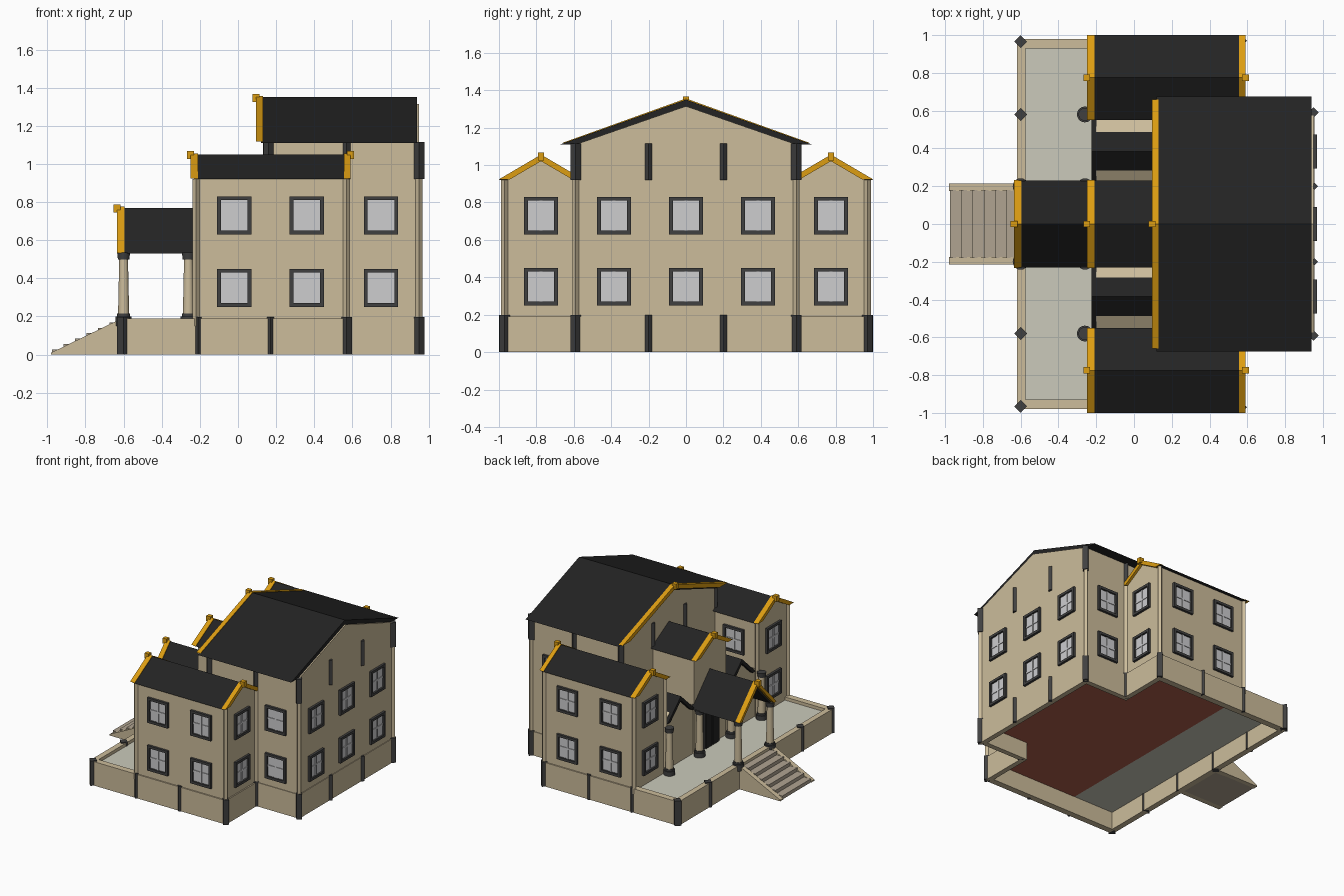
import bpy, bmesh, math
from mathutils import Matrix, Vector

if "Cube" in bpy.data.objects:
    bpy.data.objects.remove(bpy.data.objects["Cube"])


def material(name, r, g, b):
    m = bpy.data.materials.new(name)
    lin = [((c / 255 + 0.055) / 1.055) ** 2.4 for c in (r, g, b)]
    m.diffuse_color = (*lin, 1)
    m.use_nodes = True
    m.node_tree.nodes["Principled BSDF"].inputs["Base Color"].default_value = m.diffuse_color
    return m


BEIGE = material("beige_wall", 204, 188, 155)
ROOF = material("black_roof", 35, 35, 35)
DARK = material("charcoal_trim", 64, 64, 64)
GOLD = material("gold_trim", 220, 157, 18)
GLASS = material("pale_glass", 205, 205, 207)
DECK = material("grey_deck", 203, 202, 187)
STEP = material("stone_step", 176, 164, 145)
RED = material("red_floor", 175, 93, 75)


def finish(name, bm, *mats):
    bmesh.ops.recalc_face_normals(bm, faces=bm.faces)
    me = bpy.data.meshes.new(name)
    bm.to_mesh(me)
    bm.free()
    for m in mats:
        me.materials.append(m)
    ob = bpy.data.objects.new(name, me)
    bpy.context.collection.objects.link(ob)
    return ob


def add_box(bm, lo, hi, mi=0):
    c = [(a + b) / 2 for a, b in zip(lo, hi)]
    s = [b - a for a, b in zip(lo, hi)]
    r = bmesh.ops.create_cube(bm, size=1, matrix=Matrix.Translation(c) @ Matrix.Diagonal((*s, 1)))
    for f in {f for v in r["verts"] for f in v.link_faces}:
        f.material_index = mi


def box(name, lo, hi, mat):
    bm = bmesh.new()
    add_box(bm, lo, hi)
    return finish(name, bm, mat)


def prism(name, pts, a0, a1, mat, axis="x"):
    """Extrude a profile: (y,z) along x, or (x,z) along y."""
    bm = bmesh.new()
    put = (lambda p, a: (a, p[0], p[1])) if axis == "x" else (lambda p, a: (p[0], a, p[1]))
    f = bm.faces.new([bm.verts.new(put(p, a0)) for p in pts])
    r = bmesh.ops.extrude_face_region(bm, geom=[f])
    d = Vector(put((0, 0), a1 - a0))
    bmesh.ops.translate(bm, vec=d, verts=[v for v in r["geom"] if isinstance(v, bmesh.types.BMVert)])
    return finish(name, bm, mat)


def chevron(name, x0, x1, yc, hw, ze, zr, th, mat):
    k = th * hw / (zr - ze)
    prism(name, [(yc - hw, ze), (yc, zr), (yc + hw, ze), (yc + hw - k, ze),
                 (yc, zr - th), (yc - hw + k, ze)], x0, x1, mat)


def gold_end(x0, x1, yc, hw, ze, zr, out):
    chevron("gold_gable_trim", x0, x1, yc, hw, ze + 0.004, zr + 0.006, 0.035, GOLD)
    xf = x0 if out < 0 else x1
    box("gold_finial", (xf - 0.018, yc - 0.017, zr - 0.025), (xf + 0.018, yc + 0.017, zr + 0.018), GOLD)


def house(name, x0, x1, yc, hw, z0, ze, zr):
    prism(name, [(yc - hw, z0), (yc + hw, z0), (yc + hw, ze), (yc, zr), (yc - hw, ze)], x0, x1, BEIGE)


def post(name, x, y, z0, z1, r, mat):
    """Square post turned by 45 degrees."""
    bm = bmesh.new()
    bmesh.ops.create_cone(bm, cap_ends=True, segments=4, radius1=r, radius2=r, depth=z1 - z0,
                          matrix=Matrix.Translation((x, y, (z0 + z1) / 2)))
    finish(name, bm, mat)


def window(x, y, z, angle):
    """Framed four pane window, facing the direction of the angle."""
    bm = bmesh.new()
    w, h, t = 0.09, 0.1, 0.02
    for s in (-1, 1):
        add_box(bm, (-0.01, min(s * w, s * (w - t)), -h), (0.018, max(s * w, s * (w - t)), h), 0)
        add_box(bm, (-0.01, -w + t, min(s * h, s * (h - t))), (0.018, w - t, max(s * h, s * (h - t))), 0)
    add_box(bm, (-0.01, -w + t, -h + t), (0.004, w - t, h - t), 1)
    add_box(bm, (-0.01, -0.007, -h + t), (0.01, 0.007, h - t), 1)
    add_box(bm, (-0.01, -w + t, -0.007), (0.009, w - t, 0.007), 1)
    ob = finish("window", bm, DARK, GLASS)
    ob.matrix_world = Matrix.Translation((x, y, z)) @ Matrix.Rotation(angle, 4, "Z")


def column(x, y):
    bm = bmesh.new()
    for r1, r2, z0, z1, mi in ((0.042, 0.042, 0.15, 0.2, 1), (0.034, 0.034, 0.2, 0.215, 1),
                               (0.029, 0.023, 0.215, 0.5, 0), (0.03, 0.034, 0.5, 0.535, 1)):
        r = bmesh.ops.create_cone(bm, cap_ends=True, segments=20, radius1=r1, radius2=r2, depth=z1 - z0,
                                  matrix=Matrix.Translation((x, y, (z0 + z1) / 2)))
        for f in {f for v in r["verts"] for f in v.link_faces}:
            f.material_index = mi
    ob = finish("column", bm, BEIGE, DARK)
    for p in ob.data.polygons:
        p.use_smooth = abs(p.normal.z) < 0.5


LEVELS = (0.35, 0.73)
HALF = math.pi / 2

# Main block and its big roof
house("main_block", 0.15, 0.95, 0, 0.59, 0.15, 1.11, 1.315)
chevron("main_roof", 0.12, 0.94, 0, 0.675, 1.11, 1.35, 0.045, ROOF)
gold_end(0.095, 0.13, 0, 0.66, 1.115, 1.35, -1)

# Central entrance bay, door and porch roof
house("entrance_bay", -0.21, 0.2, 0, 0.2, 0.15, 0.925, 1.03)
chevron("entrance_bay_roof", -0.23, 0.2, 0, 0.23, 0.92, 1.05, 0.025, ROOF)
gold_end(-0.25, -0.21, 0, 0.232, 0.92, 1.05, -1)
box("door_frame", (-0.225, -0.1, 0.15), (-0.2, 0.1, 0.48), DARK)
for s in (-1, 1):
    box("door_leaf", (-0.232, s * 0.042 - 0.036, 0.16), (-0.224, s * 0.042 + 0.036, 0.45), ROOF)
chevron("porch_roof", -0.61, -0.2, 0, 0.23, 0.53, 0.77, 0.05, ROOF)
gold_end(-0.635, -0.595, 0, 0.232, 0.53, 0.77, -1)

for s in (-1, 1):
    # Side wings
    yw = s * 0.775
    house("side_wing", -0.22, 0.57, yw, 0.195, 0.15, 0.93, 1.03)
    chevron("side_wing_roof", -0.23, 0.58, yw, 0.225, 0.92, 1.05, 0.025, ROOF)
    gold_end(-0.25, -0.21, yw, 0.225, 0.92, 1.05, -1)
    gold_end(0.555, 0.59, yw, 0.225, 0.92, 1.05, 1)

    # Low links between the wings and the entrance bay
    house("link_room", -0.2, 0.2, s * 0.385, 0.2, 0.15, 0.54, 0.67)
    chevron("link_roof", -0.225, 0.2, s * 0.385, 0.17, 0.54, 0.7, 0.035, ROOF)

    # Porch columns
    for x, y in ((-0.6, 0.2), (-0.26, 0.2), (-0.26, 0.58)):
        column(x, s * y)

    # Windows
    for z in LEVELS:
        for x in (-0.02, 0.36):
            window(x, s * 0.97, z, s * HALF)
        window(0.75, s * 0.59, z, s * HALF)
        window(0.57, yw, z, 0)
        window(-0.22, yw, z, math.pi)
        window(0.95, s * 0.385, z, 0)
    window(-0.02, s * 0.58, 0.73, -s * HALF)

    # Base walls
    box("side_base_wall", (-0.62, s * 0.955 - 0.025, 0), (0.58, s * 0.955 + 0.025, 0.19), BEIGE)
    box("wing_back_base_wall", (0.54, s * 0.775 - 0.195, 0), (0.58, s * 0.775 + 0.195, 0.19), BEIGE)
    box("main_side_base_wall", (0.54, s * 0.575 - 0.02, 0), (0.955, s * 0.575 + 0.02, 0.19), BEIGE)

    # Charcoal posts of the base, plain posts above, charcoal posts under the eaves
    for x, y, r in ((-0.6, 0.965, 0.034), (-0.6, 0.58, 0.034), (-0.6, 0.2, 0.034), (-0.21, 0.975, 0.018),
                    (0.17, 0.975, 0.018), (0.57, 0.97, 0.028), (0.57, 0.59, 0.026),
                    (0.95, 0.59, 0.028), (0.955, 0.2, 0.018)):
        post("base_post", x, s * y, 0, 0.198, r, DARK)
    for x, y in ((-0.22, 0.97), (-0.22, 0.58), (0.57, 0.97), (0.57, 0.59), (0.95, 0.59)):
        post("wall_post", x, s * y, 0.15, 0.92, 0.018, BEIGE)
    for x, y, r in ((0.16, 0.59, 0.026), (0.57, 0.59, 0.02), (0.95, 0.59, 0.028),
                    (0.955, 0.2, 0.018), (0.15, 0.2, 0.018)):
        post("eaves_post", x, s * y, 0.92, 1.115, r, DARK)

    # Stair side walls
    prism("stair_side_wall", [(-0.98, 0), (-0.6, 0), (-0.6, 0.19), (-0.63, 0.18), (-0.98, 0.01)],
          s * 0.195 - 0.02, s * 0.195 + 0.02, BEIGE, "y")

for z in LEVELS:
    window(0.95, 0, z, 0)

# End base walls and recessed floors
box("front_base_wall", (-0.62, -0.96, 0), (-0.575, 0.96, 0.19), BEIGE)
box("back_base_wall", (0.915, -0.58, 0), (0.955, 0.58, 0.19), BEIGE)
box("deck_floor", (-0.6, -0.96, 0.14), (-0.2, 0.96, 0.165), DECK)
box("wing_floor", (-0.22, -0.96, 0.139), (0.56, 0.96, 0.155), RED)
box("main_floor", (0.55, -0.58, 0.139), (0.94, 0.58, 0.155), RED)

# Stairs
profile = [(-0.6, 0)]
n = 6
for i in range(n):
    x = -0.975 + i * 0.06
    profile += [(x, 0.028 * i), (x, 0.028 * (i + 1))]
profile.append((-0.6, 0.028 * n))
prism("stair_steps", profile, -0.18, 0.18, STEP, "y")
